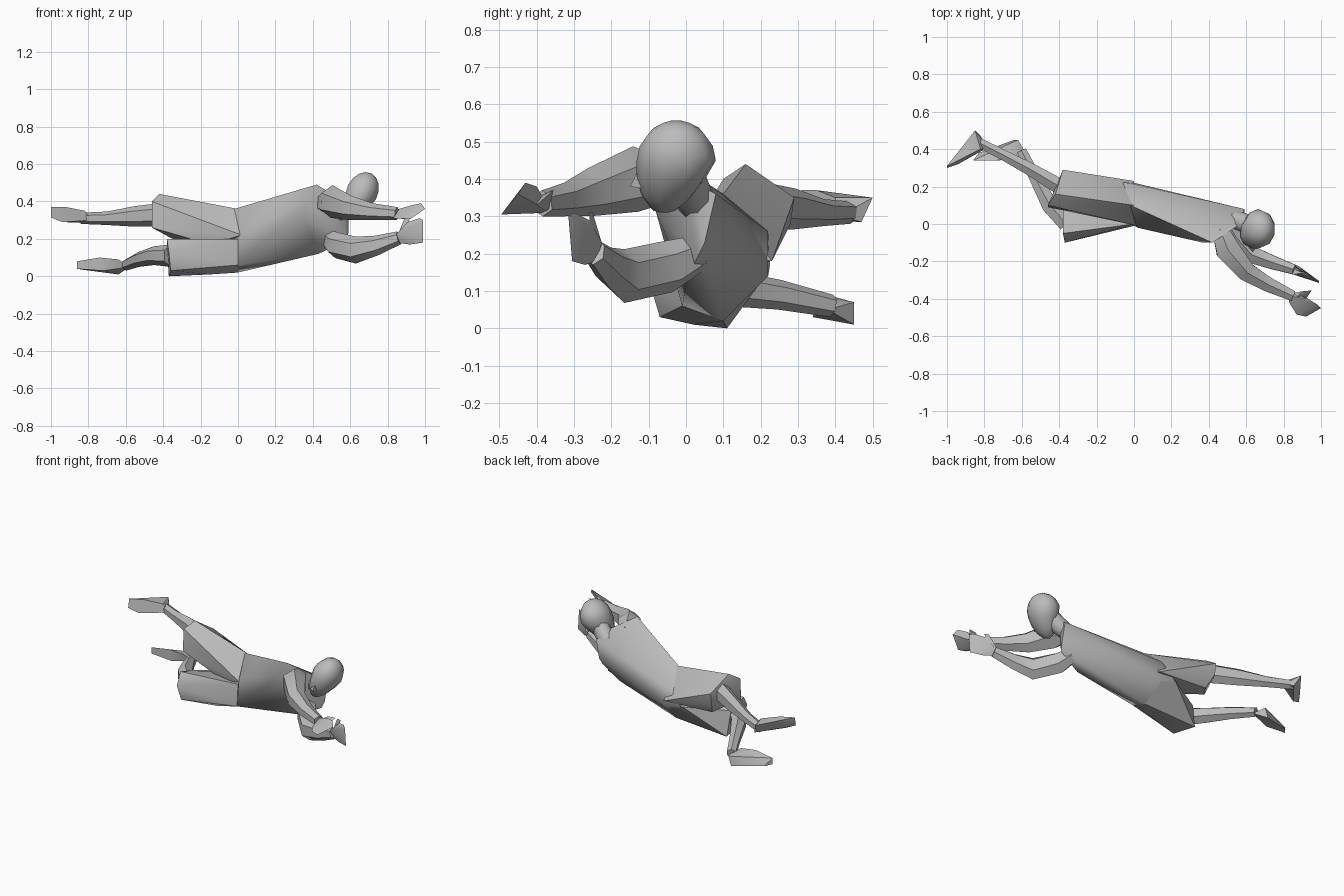
import bpy, bmesh, math
from mathutils import Vector, Matrix

cube = bpy.data.objects.get("Cube")
if cube:
    bpy.data.objects.remove(cube)

grey = bpy.data.materials.new("plain grey")
grey.use_nodes = True
GREY = (0.5, 0.5, 0.5, 1)
grey.diffuse_color = GREY
grey.node_tree.nodes["Principled BSDF"].inputs["Base Color"].default_value = GREY


def finish(name, bm, angle):
    bmesh.ops.recalc_face_normals(bm, faces=bm.faces)
    mesh = bpy.data.meshes.new(name)
    bm.to_mesh(mesh)
    bm.free()
    mesh.materials.append(grey)
    ob = bpy.data.objects.new(name, mesh)
    bpy.context.collection.objects.link(ob)
    bpy.ops.object.select_all(action='DESELECT')
    ob.select_set(True)
    bpy.context.view_layer.objects.active = ob
    bpy.ops.object.shade_smooth_by_angle(angle=math.radians(angle))
    return ob


def hull(name, points, angle=35):
    """Faceted solid wrapped round a few corner points."""
    bm = bmesh.new()
    for p in points:
        bm.verts.new(p)
    res = bmesh.ops.convex_hull(bm, input=bm.verts)
    spare = {v for v in res["geom_interior"] + res["geom_unused"]
             if isinstance(v, bmesh.types.BMVert)}
    bmesh.ops.delete(bm, geom=list(spare), context='VERTS')
    return finish(name, bm, angle)


def limb(name, stations, sides=6):
    """Tapered tube; each station is centre, flat radius, upright radius."""
    bm = bmesh.new()
    pts = [Vector(s[0]) for s in stations]
    rings = []
    for i, (c, flat, upright) in enumerate(stations):
        along = (pts[min(i + 1, len(pts) - 1)] - pts[max(i - 1, 0)]).normalized()
        side = along.cross(Vector((0, 0, 1))).normalized()
        up = side.cross(along)
        ring = []
        for k in range(sides):
            a = math.tau * (k + 0.5) / sides
            ring.append(bm.verts.new(pts[i] + side * flat * math.cos(a) + up * upright * math.sin(a)))
        rings.append(ring)
    for a, b in zip(rings, rings[1:]):
        for k in range(sides):
            j = (k + 1) % sides
            bm.faces.new((a[k], a[j], b[j], b[k]))
    bm.faces.new(rings[0])
    bm.faces.new(rings[-1])
    return finish(name, bm, 50)


# Torso, lying on its side with the chest to the front
hull("torso", [
    (.57, 0, .40), (.59, .08, .36), (.59, .05, .23), (.42, -.10, .49), (.37, -.10, .40),
    (.43, 0, .12), (.43, .07, .135), (.58, .03, .19), (.36, -.08, .31),
    (0, .10, .02), (0, .22, .14), (-.12, .225, .17), (-.03, .22, .26),
    (-.02, .10, .36), (.02, -.02, .24), (0, -.01, .06)], 50)

# Loose shorts, one wide leg above the other
hull("upper_short_leg", [
    (0, .10, .36), (0, .23, .18), (.02, -.01, .22), (-.15, .05, .17), (-.42, .16, .44),
    (-.38, .29, .35), (-.38, .28, .28), (-.46, .10, .40), (-.46, .09, .26), (-.35, .23, .20)])
hull("lower_short_leg", [
    (0, .10, .02), (0, -.01, .06), (0, 0, .2), (0, .22, .15), (-.13, .22, .17),
    (-.37, -.10, .13), (-.36, -.07, .03), (-.15, .02, .01), (-.37, .11, 0), (-.38, .08, .16), (-.38, -.05, .2)])

# Bare calves
limb("upper_calf", [((-.38, .19, .33), .05, .065), ((-.55, .29, .32), .04, .055),
                    ((-.70, .37, .31), .032, .036), ((-.84, .44, .31), .03, .03)])
limb("lower_calf", [((-.36, .0, .11), .05, .06), ((-.45, .10, .11), .05, .05),
                    ((-.53, .25, .09), .036, .04), ((-.60, .39, .06), .03, .03)])

# Feet
hull("upper_foot", [(-.85, .50, .35), (-.82, .47, .285), (-.78, .41, .30), (-.82, .40, .35),
                    (-.92, .35, .37), (-1, .31, .37), (-1, .30, .315), (-.94, .32, .29), (-.95, .37, .33)])
hull("lower_foot", [(-.62, .45, .07), (-.64, .45, .01), (-.58, .38, .05), (-.64, .35, .09),
                    (-.74, .34, .10), (-.86, .34, .08), (-.86, .34, .04), (-.72, .34, .03), (-.83, .38, .035)])

# Arms reaching past the head, rooted inside the torso
limb("upper_arm_raised", [((.46, -.03, .39), .05, .05), ((.50, -.135, .40), .075, .088),
                          ((.60, -.255, .365), .058, .065), ((.72, -.325, .345), .045, .045),
                          ((.85, -.385, .335), .032, .035)])
limb("upper_arm_lowered", [((.49, .03, .20), .045, .05), ((.53, -.05, .165), .062, .07),
                           ((.63, -.165, .14), .055, .072), ((.74, -.205, .165), .042, .053),
                           ((.86, -.245, .205), .03, .036)])

# Hands with thumbs
hull("raised_hand", [(.83, -.36, .31), (.83, -.42, .31), (.87, -.485, .31), (.92, -.495, .305),
                     (1, -.45, .36), (.98, -.43, .39), (.93, -.40, .38), (.86, -.39, .36)])
hull("raised_thumb", [(.84, -.37, .31), (.86, -.40, .35), (.92, -.40, .33), (.95, -.355, .37), (.90, -.36, .37)])
hull("lowered_hand", [(.84, -.24, .18), (.85, -.27, .23), (.91, -.26, .29), (.99, -.315, .30), (.97, -.30, .31),
                      (.99, -.305, .18), (.92, -.27, .17), (.88, -.225, .23)])
hull("lowered_thumb", [(.85, -.22, .21), (.87, -.25, .26), (.88, -.25, .20), (.92, -.26, .31), (.89, -.25, .31)])

# Neck and head
limb("neck", [((.52, .03, .33), .05, .05), ((.58, .01, .37), .055, .055), ((.63, -.01, .42), .055, .055)], 8)
bm = bmesh.new()
bmesh.ops.create_uvsphere(bm, u_segments=10, v_segments=8, radius=1)
for v in bm.verts:
    # Narrow the lower half into a jaw pushed toward the face
    low = max(0, -v.co.z)
    v.co = Vector((v.co.x * .088 * (1 - .1 * low), v.co.y * .106 * (1 - .1 * low) - .035 * low,
                   v.co.z * (.112 + .045 * low)))
bm.transform(Matrix.Translation((.663, -.026, .45)) @ Matrix.Rotation(math.radians(27), 4, 'Y'))
finish("head", bm, 45)
hull("nose", [(.655, -.125, .43), (.61, -.125, .385), (.65, -.12, .375), (.635, -.15, .38)])
